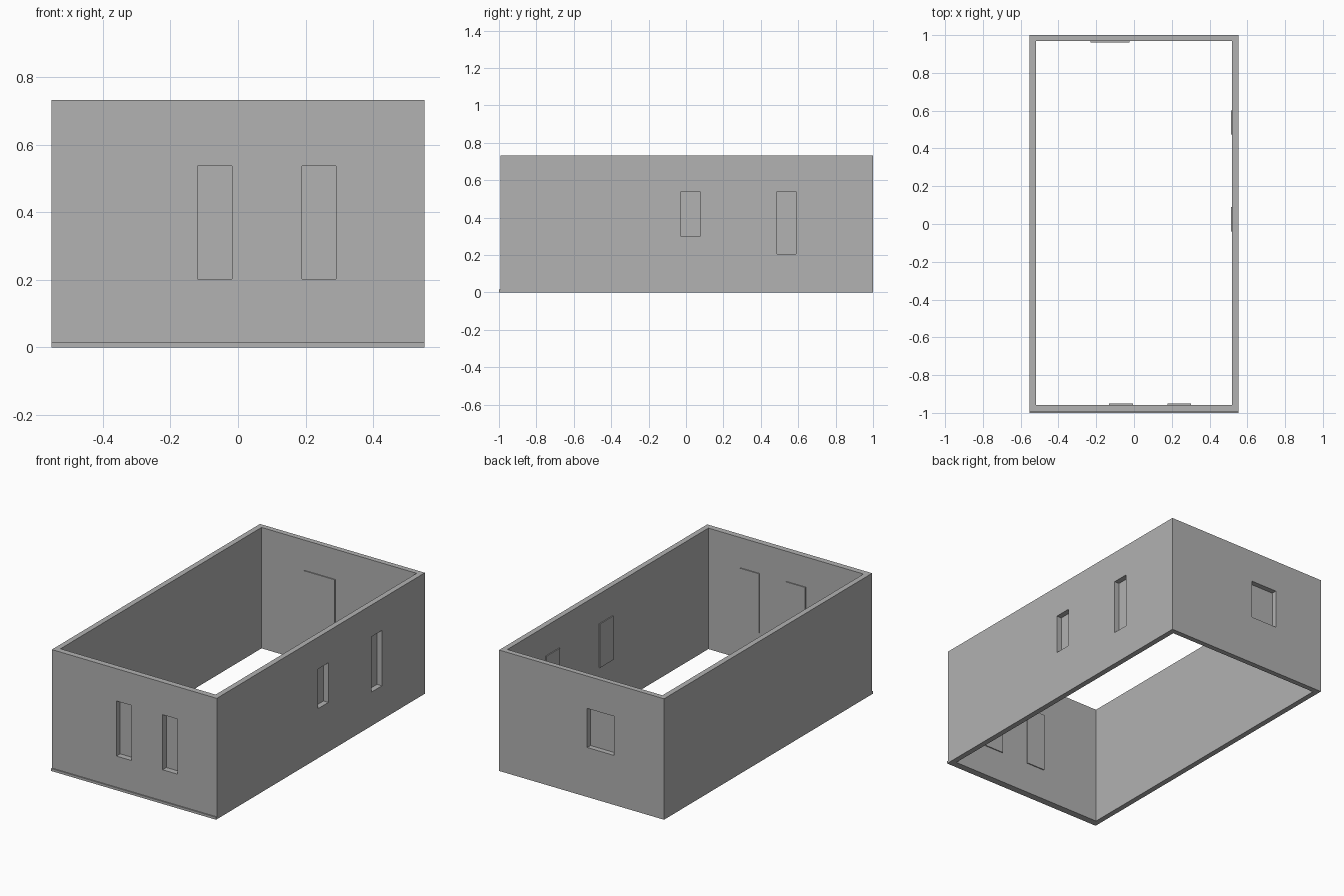
import bpy
import bmesh
from mathutils import Matrix, Vector

if "Cube" in bpy.data.objects:
    bpy.data.objects.remove(bpy.data.objects["Cube"], do_unlink=True)

# One plain grey for the whole building
grey = bpy.data.materials.new("wall_grey")
grey.use_nodes = True
grey.diffuse_color = (0.445, 0.445, 0.445, 1)
grey.node_tree.nodes["Principled BSDF"].inputs["Base Color"].default_value = grey.diffuse_color

HEIGHT = 0.733
OUT_X, IN_X = 0.553, 0.52
FRONT_OUT, FRONT_IN = -0.993, -0.957
BACK_OUT, BACK_IN = 1.0, 0.968
PANE, LIP = 0.006, 0.013


def box(name, low, high):
    """Axis-aligned box between two corners."""
    low, high = Vector(low), Vector(high)
    bm = bmesh.new()
    place = Matrix.Translation((low + high) / 2) @ Matrix.Diagonal((*(high - low), 1))
    bmesh.ops.create_cube(bm, size=1, matrix=place)
    mesh = bpy.data.meshes.new(name)
    bm.to_mesh(mesh)
    bm.free()
    mesh.materials.append(grey)
    obj = bpy.data.objects.new(name, mesh)
    bpy.context.collection.objects.link(obj)
    return obj


def cut(target, cutter):
    """Subtract the cutter, then discard it."""
    mod = target.modifiers.new("opening", "BOOLEAN")
    mod.operation, mod.solver, mod.object = "DIFFERENCE", "EXACT", cutter
    bpy.context.view_layer.objects.active = target
    bpy.ops.object.modifier_apply(modifier=mod.name)
    bpy.data.objects.remove(cutter, do_unlink=True)


# Open shell of four walls, without floor or roof
walls = box("walls", (-OUT_X, FRONT_OUT, 0), (OUT_X, BACK_OUT, HEIGHT))
cut(walls, box("room_cutter", (-IN_X, FRONT_IN, -1), (IN_X, BACK_IN, 1)))

# Thin strip along the foot of the front wall
box("front_base_strip", (-OUT_X, -1, 0), (OUT_X, FRONT_OUT, 0.015))

# Windows: wall, start and end along the wall, sill and head heights
windows = [
    ("front", -0.12, -0.018, 0.203, 0.537),
    ("front", 0.19, 0.29, 0.203, 0.537),
    ("side", -0.026, 0.076, 0.30, 0.54),
    ("side", 0.487, 0.589, 0.205, 0.54),
    ("back", -0.218, -0.038, 0.30, 0.537),
]
# Inner face position and inward direction of each wall
faces = {"front": (FRONT_IN, 1), "back": (BACK_IN, -1), "side": (IN_X, -1)}

for number, (wall, start, end, sill, head) in enumerate(windows, 1):
    inner, inward = faces[wall]

    def slab(name, grow, depth_a, depth_b):
        near, far = sorted((depth_a, depth_b))
        low, high = (start - grow, near), (end + grow, far)
        if wall == "side":
            low, high = low[::-1], high[::-1]
        return box(name, (*low, sill - grow), (*high, head + grow))

    # Opening through the wall, closed by a thin pane on the inside
    cut(walls, slab("window_cutter", 0, inner - inward * 0.1, inner + inward * 0.02))
    slab(f"{wall}_window_pane_{number}", LIP, inner, inner + inward * PANE)
